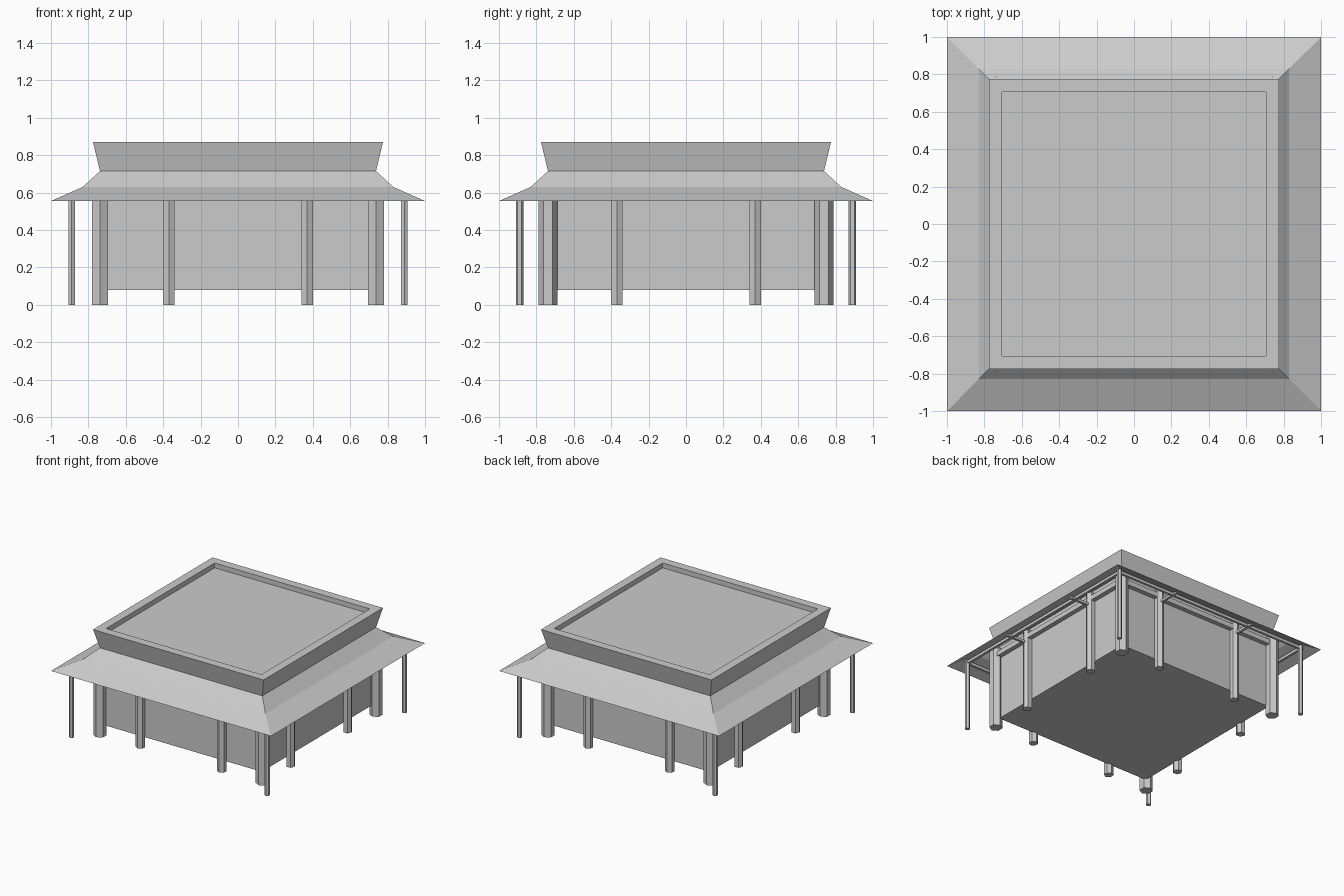
import bpy, bmesh, math
from mathutils import Matrix

if "Cube" in bpy.data.objects:
    bpy.data.objects.remove(bpy.data.objects["Cube"])


def box(name, lo, hi, turn=0.0):
    """Axis-aligned box between two corners, then turned about the world z axis."""
    bm = bmesh.new()
    bmesh.ops.create_cube(bm, size=1)
    for v in bm.verts:
        v.co = [(lo[i] + hi[i]) / 2 + v.co[i] * (hi[i] - lo[i]) for i in range(3)]
    bm.transform(Matrix.Rotation(turn, 4, 'Z'))
    return finish(name, bm)


def hex_post(name, x, y, r, top, turn=0.0):
    """Six-sided post standing on the ground, a corner pointing along y before the turn."""
    bm = bmesh.new()
    bmesh.ops.create_cone(bm, cap_ends=True, segments=6, radius1=r, radius2=r, depth=top,
                          matrix=Matrix.Translation((x, y, top / 2)))
    # make sure a corner points along y
    if max(v.co.y for v in bm.verts) - y < r * 0.95:
        bm.transform(Matrix.Translation((x, y, 0)) @ Matrix.Rotation(math.pi / 6, 4, 'Z')
                     @ Matrix.Translation((-x, -y, 0)))
    bm.transform(Matrix.Rotation(turn, 4, 'Z'))
    return finish(name, bm)


def square_loft(name, profile):
    """Loft square rings given as (half width, z); the last ring is capped."""
    bm = bmesh.new()
    rings = [[bm.verts.new((sx * h, sy * h, z)) for sx, sy in ((-1, -1), (1, -1), (1, 1), (-1, 1))]
             for h, z in profile]
    for a, b in zip(rings, rings[1:]):
        for i in range(4):
            j = (i + 1) % 4
            bm.faces.new((a[i], a[j], b[j], b[i]))
    bm.faces.new(rings[-1])
    return finish(name, bm)


def finish(name, bm):
    me = bpy.data.meshes.new(name)
    bm.to_mesh(me)
    bm.free()
    ob = bpy.data.objects.new(name, me)
    bpy.context.collection.objects.link(ob)
    return ob


COL = 0.738   # column line
POST = 0.89   # eave post line

# Flared eaves, outward-leaning parapet and recessed flat roof
square_loft("roof", [(1.0, 0.555), (0.83, 0.63), (0.738, 0.715),
                     (0.775, 0.87), (0.705, 0.87), (0.705, 0.83)])

# Room with raised floor
box("walls", (-0.72, -0.72, 0.08), (0.72, 0.72, 0.70))

# Corner columns and thin eave posts
for sx in (-1, 1):
    for sy in (-1, 1):
        hex_post("corner_column", sx * COL, sy * COL, 0.05, 0.67)
        hex_post("eave_post", sx * POST, sy * POST, 0.02, 0.595)

# Each side: two wall columns with brackets, an eave beam and a wall beam
for k in range(4):
    turn = k * math.pi / 2
    for x in (-0.37, 0.37):
        hex_post("wall_column", x, -COL, 0.0355, 0.67, turn)
        box("bracket", (x - 0.01, -0.93, 0.562), (x + 0.01, -COL, 0.582), turn)
    box("eave_beam", (-POST, -POST - 0.01, 0.565), (POST, -POST + 0.01, 0.588), turn)
    box("wall_beam", (-COL, -COL - 0.02, 0.60), (COL, -COL + 0.02, 0.64), turn)
